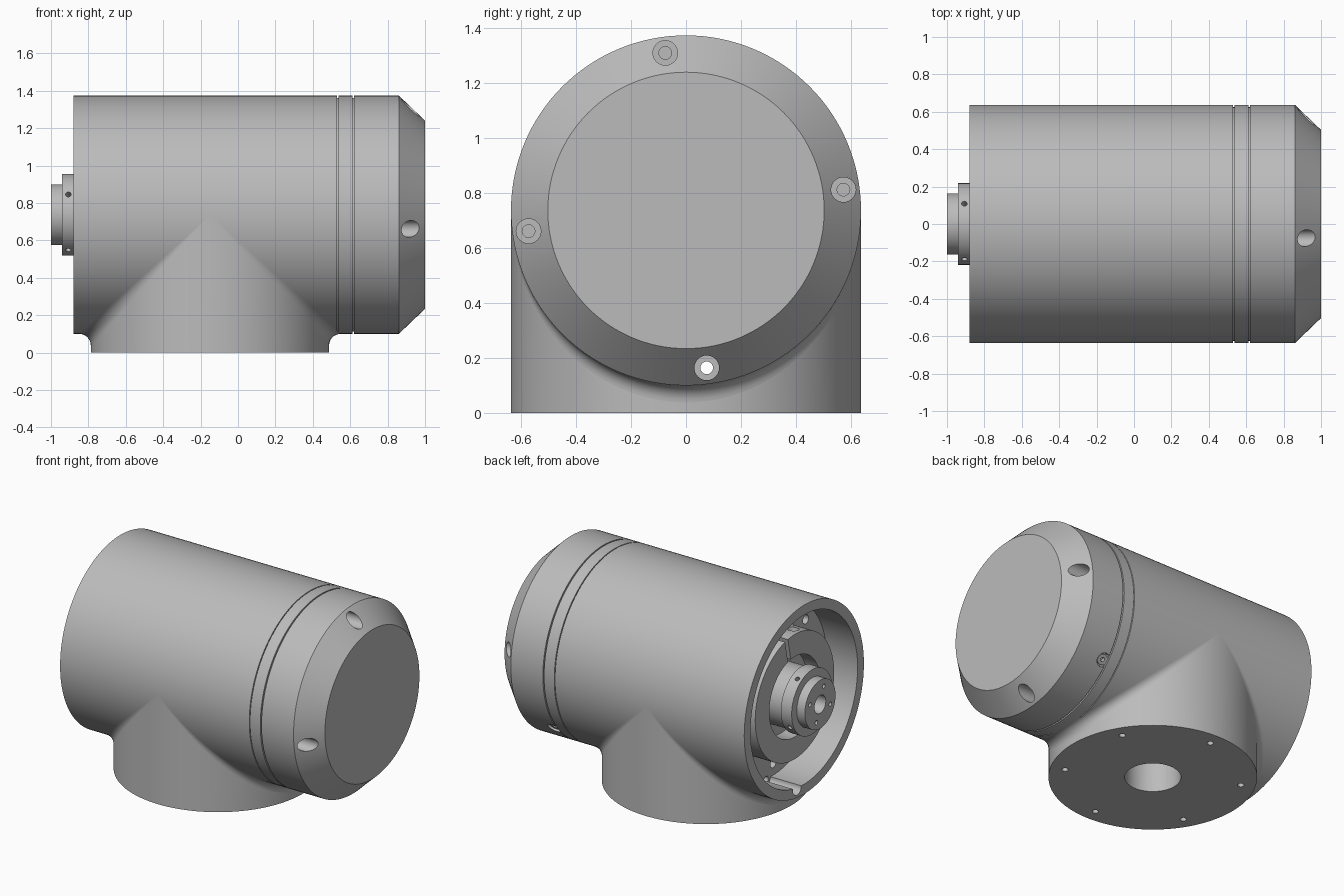
import bpy, bmesh, math
from mathutils import Matrix, Vector

if "Cube" in bpy.data.objects:
    bpy.data.objects.remove(bpy.data.objects["Cube"], do_unlink=True)

R = 0.637          # radius of housing and foot
AXIS = 0.737       # height of the housing axis
FOOT_X = -0.15
SEG = 128

grey = bpy.data.materials.new("machined_grey")
grey.use_nodes = True
grey.diffuse_color = (0.5, 0.5, 0.5, 1)
grey.node_tree.nodes["Principled BSDF"].inputs["Base Color"].default_value = (0.5, 0.5, 0.5, 1)


def make(name, bm):
    mesh = bpy.data.meshes.new(name)
    bm.to_mesh(mesh)
    bm.free()
    ob = bpy.data.objects.new(name, mesh)
    bpy.context.collection.objects.link(ob)
    mesh.materials.append(grey)
    return ob


def lathe(name, profile):
    """Spin (x, radius) points around the housing axis."""
    bm = bmesh.new()
    vs = [bm.verts.new((x, 0, r)) for x, r in profile]
    es = [bm.edges.new(p) for p in zip(vs, vs[1:] + vs[:1])]
    bmesh.ops.spin(bm, geom=vs + es, cent=(0, 0, 0), axis=(1, 0, 0),
                   angle=math.tau, steps=SEG, use_merge=True)
    bmesh.ops.remove_doubles(bm, verts=bm.verts, dist=1e-5)
    bmesh.ops.dissolve_degenerate(bm, edges=bm.edges, dist=1e-6)
    bmesh.ops.recalc_face_normals(bm, faces=bm.faces)
    bmesh.ops.translate(bm, verts=bm.verts, vec=(0, 0, AXIS))
    return make(name, bm)


def rod(a, b, r, sides=32):
    """Cylinder from point a to point b."""
    a, b = Vector(a), Vector(b)
    bm = bmesh.new()
    turn = (b - a).to_track_quat('Z', 'Y').to_matrix().to_4x4()
    bmesh.ops.create_cone(bm, cap_ends=True, segments=sides, radius1=r, radius2=r,
                          depth=(b - a).length,
                          matrix=Matrix.Translation((a + b) / 2) @ turn)
    return make("rod", bm)


def polar(x, r, deg):
    t = math.radians(deg)
    return Vector((x, r * math.cos(t), AXIS + r * math.sin(t)))


def cut(ob, cutters):
    for c in cutters:
        m = ob.modifiers.new("cut", 'BOOLEAN')
        m.operation = 'DIFFERENCE'
        m.solver = 'EXACT'
        m.object = c
        bpy.context.view_layer.objects.active = ob
        bpy.ops.object.modifier_apply(modifier=m.name)
        bpy.data.objects.remove(c, do_unlink=True)


def smooth(ob):
    bpy.ops.object.select_all(action='DESELECT')
    ob.select_set(True)
    bpy.context.view_layer.objects.active = ob
    bpy.ops.object.shade_smooth_by_angle(angle=math.radians(30))


# Main housing with the open recess on the -x end
FLOOR = -0.65
housing = lathe("housing", [(FLOOR, 0), (FLOOR, 0.57), (-0.88, 0.57), (-0.88, R),
                            (0.53, R), (0.53, R - 0.012), (0.536, R - 0.012), (0.536, 0)])
spacer = lathe("spacer_ring", [(0.536, 0), (0.536, R), (0.612, R), (0.612, R - 0.012),
                               (0.621, R - 0.012), (0.621, 0)])
cap = lathe("end_cap", [(0.621, 0), (0.621, R), (0.86, R), (1.0, 0.503), (1.0, 0)])

# Counterbored screw holes in the cap; the lowest runs the full length
SCREW_R, SCREW_A = 0.578, 7.5
for k in range(4):
    deg = SCREW_A + 90 * k
    cut(cap, [rod(polar(0.8, SCREW_R, deg), polar(1.1, SCREW_R, deg), 0.045),
              rod(polar(0.5, SCREW_R, deg), polar(0.9, SCREW_R, deg), 0.023)])
low = SCREW_A - 90
for part in (housing, spacer):
    cut(part, [rod(polar(-1.1, SCREW_R, low), polar(1.1, SCREW_R, low), 0.023)])
cut(housing, [rod(polar(FLOOR, 0.575, low), polar(-1.1, 0.575, low), 0.045)])

# Holes in the recess floor
cut(housing, [rod(polar(-0.8, 0.49, d), polar(-0.5, 0.49, d), 0.03)
              for d in (45, 135, 225, 270, 315)])

# Side pocket with a small set screw at the cap seam
cut(cap, [rod(polar(0.647, 0.59, -41), polar(0.647, 0.7, -41), 0.045)])
set_screw = rod(polar(0.647, 0.58, -41), polar(0.647, 0.625, -41), 0.034)
set_screw.name = "set_screw"
cut(set_screw, [rod(polar(0.647, 0.6, -41), polar(0.647, 0.7, -41), 0.014)])

# Foot: round column whose top follows the underside of the housing
bm = bmesh.new()
low_ring, top_ring = [], []
for i in range(SEG):
    t = math.tau * i / SEG
    x, y = FOOT_X + R * math.cos(t), R * math.sin(t)
    low_ring.append(bm.verts.new((x, y, 0)))
    top_ring.append(bm.verts.new((x, y, AXIS - R * abs(math.cos(t)))))
peak = bm.verts.new((FOOT_X, 0, 0.12))
bm.faces.new(low_ring)
for i in range(SEG):
    j = (i + 1) % SEG
    bm.faces.new((low_ring[i], low_ring[j], top_ring[j], top_ring[i]))
    bm.faces.new((top_ring[i], top_ring[j], peak))
bmesh.ops.recalc_face_normals(bm, faces=bm.faces)
foot = make("foot", bm)

# Cable bore and bolt circle in the foot
for part in (foot, housing):
    cut(part, [rod((FOOT_X, 0, -0.1), (FOOT_X, 0, 0.5), 0.172, 64)])
for k in range(6):
    t = math.radians(30 + 60 * k)
    x, y = FOOT_X + 0.545 * math.cos(t), 0.545 * math.sin(t)
    cut(foot, [rod((x, y, -0.1), (x, y, 0.07), 0.02, 20)])

# Fillet between foot and housing: the path of a ball rolling along the joint
BALL, ROWS, COLS = 0.062, 64, 8
bm = bmesh.new()
for side in (1, -1):
    grid = []
    for i in range(ROWS + 1):
        t = math.radians(-89 + 178 * i / ROWS)
        to_foot = Vector((math.cos(t), math.sin(t), 0))
        to_body = Vector((0, math.sin(t), -math.cos(t)))
        mid = Vector((math.cos(t), math.sin(t), -math.cos(t))) * (R + BALL)
        row = []
        for j in range(COLS + 1):
            p = mid - BALL * to_foot.slerp(to_body, j / COLS)
            row.append(bm.verts.new((FOOT_X + side * p.x, p.y, AXIS + p.z)))
        grid.append(row)
    for a, b in zip(grid, grid[1:]):
        for j in range(COLS):
            quad = (a[j], b[j], b[j + 1], a[j + 1])
            bm.faces.new(quad if side > 0 else quad[::-1])
fillet = make("joint_fillet", bm)

# Split clamp ring inside the recess
clamp = lathe("clamp_ring", [(FLOOR, 0), (FLOOR, 0.42), (-0.81, 0.42), (-0.81, 0.27),
                             (-0.71, 0.27), (-0.71, 0)])
bm = bmesh.new()
bmesh.ops.create_cube(bm, size=1, matrix=Matrix.Translation((-0.77, 0, AXIS))
                      @ Matrix.Rotation(math.radians(-12), 4, 'X')
                      @ Matrix.Translation((0, 0, 0.35))
                      @ Matrix.Diagonal((0.11, 0.03, 0.24, 1)))
cut(clamp, [make("slit", bm)])
for deg in (35, 100, 215):
    cut(clamp, [rod(polar(-0.745, 0.34, deg), polar(-0.745, 0.5, deg), 0.04)])

# Output hub with centre bore, face holes and radial holes
hub = lathe("output_hub", [(-0.71, 0), (-0.71, 0.2), (-0.86, 0.2), (-0.86, 0.218),
                           (-0.94, 0.218), (-0.94, 0.163), (-1.0, 0.163), (-1.0, 0.06),
                           (-0.88, 0.06), (-0.88, 0)])
for k in range(4):
    face, rim = 20 + 90 * k, 60 + 90 * k
    cut(hub, [rod(polar(-1.1, 0.115, face), polar(-0.96, 0.115, face), 0.014, 20),
              rod(polar(-0.907, 0.17, rim), polar(-0.907, 0.3, rim), 0.015, 20)])

for ob in (housing, spacer, cap, set_screw, foot, fillet, clamp, hub):
    smooth(ob)
